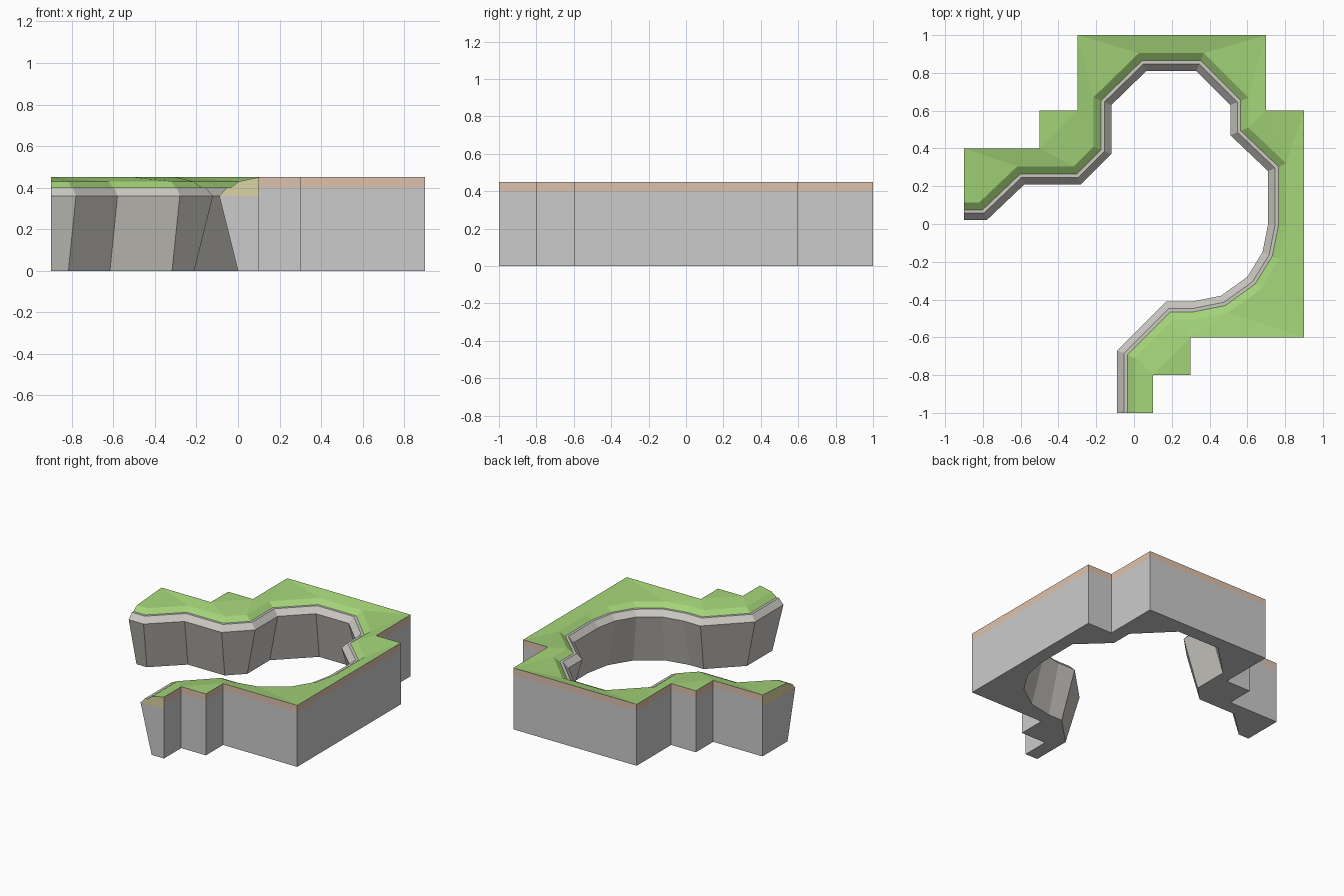
import bpy, bmesh
from mathutils import Vector

if "Cube" in bpy.data.objects:
    bpy.data.objects.remove(bpy.data.objects["Cube"])

# Lip of the cliff (solid lies to the left of the path) and stepped outer outline
LIP = [(-.9, .02), (-.78, .02), (-.58, .21), (-.28, .21), (-.12, .37), (-.12, .63),
       (.065, .81), (.33, .81), (.51, .63), (.51, .47), (.71, .28), (.71, 0),
       (.68, -.15), (.60, -.28), (.46, -.38), (.31, -.41), (.17, -.41),
       (-.09, -.67), (-.09, -1)]
OUTER = [(.1, -1), (.1, -.8), (.3, -.8), (.3, -.6), (.9, -.6), (.9, .6), (.7, .6),
         (.7, 1), (-.3, 1), (-.3, .6), (-.5, .6), (-.5, .4), (-.9, .4)]


def contour(dist, z):
    """Mitred offset of the lip into the solid, placed at height z."""
    pts = [Vector(p) for p in LIP]
    normals = []
    for a, b in zip(pts, pts[1:]):
        d = (b - a).normalized()
        normals.append(Vector((-d.y, d.x)))
    out = []
    for i, p in enumerate(pts):
        n1 = normals[max(i - 1, 0)]
        n2 = normals[min(i, len(normals) - 1)]
        q = p + (n1 + n2) * (dist / (1 + n1.dot(n2)))
        out.append((q.x, q.y, z))
    return out


def outline(z):
    return [(x, y, z) for x, y in OUTER]


def strips(*paths):
    """Quads joining consecutive paths from low to high."""
    return [[lo[i], lo[i + 1], hi[i + 1], hi[i]]
            for lo, hi in zip(paths, paths[1:]) for i in range(len(lo) - 1)]


def material(name, color):
    m = bpy.data.materials.new(name)
    m.diffuse_color = (*color, 1)
    m.use_nodes = True
    m.node_tree.nodes["Principled BSDF"].inputs["Base Color"].default_value = m.diffuse_color
    return m


def build(name, faces, mat=None):
    bm = bmesh.new()
    for f in faces:
        bm.faces.new([bm.verts.new(p) for p in f])
    bmesh.ops.remove_doubles(bm, verts=bm.verts, dist=1e-5)
    bmesh.ops.triangulate(bm, faces=[f for f in bm.faces if len(f.verts) > 4])
    me = bpy.data.meshes.new(name)
    bm.to_mesh(me)
    bm.free()
    if mat:
        me.materials.append(mat)
    bpy.context.collection.objects.link(bpy.data.objects.new(name, me))


grass = material("grass", (.37, .66, .19))
soil = material("soil", (.72, .54, .42))
stone = material("stone", (.60, .58, .54))
sand = material("sand", (.72, .66, .38))

foot = contour(.09, 0)
lip = contour(0, .36)
rim = contour(.037, .40)
turf = contour(.055, .40)
crest = contour(.095, .43)

# Overhanging inner rock face with bevelled rim
build("cliff_face", strips(foot, lip, rim, turf), stone)
# Grass rising from the rim to the outer edge
build("grass_top", strips(turf, crest) + [crest + outline(.45)], grass)
# Stepped outer wall, soil band and underside
build("outer_wall", strips(outline(0), outline(.40)))
build("soil_band", strips(outline(.40), outline(.45)), soil)
build("underside", [(foot + outline(0))[::-1]])

# Cut ends: rock below, sandy layer above
rock_ends, sand_ends = [], []
for c, o, step in ((-1, 0, 1), (0, -1, -1)):
    low, mid, top = (outline(z)[o] for z in (0, .36, .45))
    rock_ends.append([foot[c], low, mid, lip[c]][::step])
    sand_ends.append([lip[c], mid, top, crest[c], turf[c], rim[c]][::step])
build("end_rock", rock_ends)
build("end_sand", sand_ends, sand)
